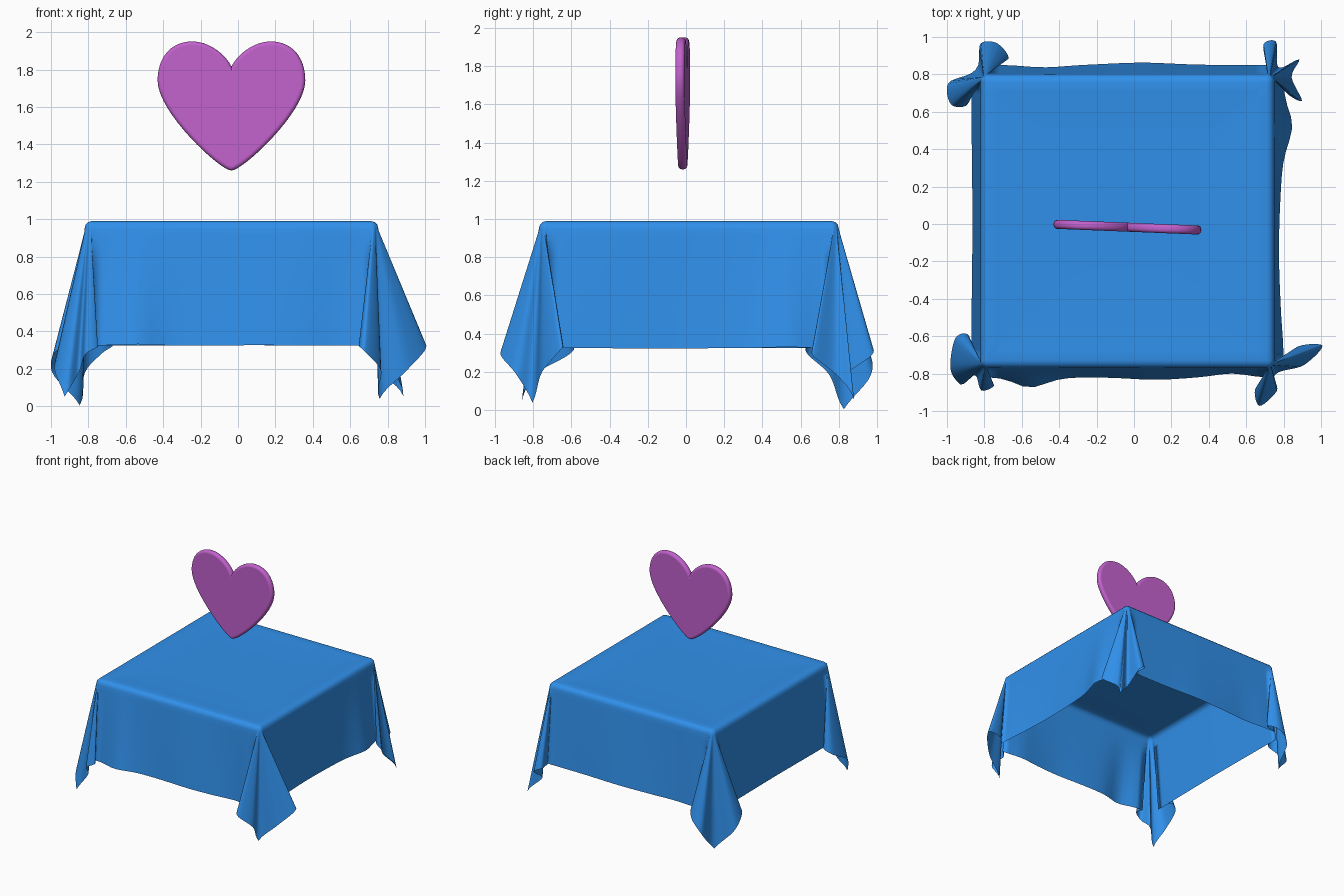
import bpy, bmesh
from math import sin, cos, pi, sqrt, exp, radians
from mathutils import Vector

if "Cube" in bpy.data.objects:
    bpy.data.objects.remove(bpy.data.objects["Cube"])

X0, X1, Y0, Y1, TOP = -0.82, 0.75, -0.77, 0.80, 0.99   # covered table top
R, DROP = 0.04, 0.69                                   # edge rounding, overhang
SIDE_N, FAN_N, ROWS = 24, 48, 16


def paint(obj, name, rgb):
    mat = bpy.data.materials.new(name)
    mat.diffuse_color = (*rgb, 1)
    mat.use_nodes = True
    mat.node_tree.nodes["Principled BSDF"].inputs["Base Color"].default_value = mat.diffuse_color
    obj.data.materials.append(mat)


def spline(pts, t):
    """Catmull-Rom point on a path, t from 0 to 1."""
    p = [Vector(q) for q in pts]
    p = [p[0]] + p + [p[-1]]
    n = len(pts) - 1
    i = min(int(t * n), n - 1)
    f = t * n - i
    a, b, c, d = p[i:i + 4]
    return 0.5 * (2 * b + (c - a) * f + (2 * a - 5 * b + 4 * c - d) * f ** 2
                  + (3 * b - a - 3 * c + d) * f ** 3)


# Corner pleats: hanging direction (outward x, outward y) swept from the x side to the y side
PLEATS = {
    (1, 1): [(.08, 0), (.11, -.11), (.22, -.17), (.13, 0), (.16, .10),
             (.05, .06), (.05, .26), (-.04, .25), (0, .08)],
    (-1, 1): [(.08, 0), (.11, -.2), (.23, -.2), (.23, -.04), (.04, .04),
              (.02, .22), (-.1, .24), (-.18, .13), (0, .08)],
    (-1, -1): [(.08, 0), (.1, -.22), (.2, -.2), (.22, .02), (.13, .11),
               (.06, .06), (.03, .18), (-.06, .15), (0, .08)],
    (1, -1): [(.08, 0), (.2, -.13), (.38, -.14), (.22, 0), (.02, .05),
              (.04, .17), (-.08, .30), (-.11, .18), (0, .08)],
}


def strand(base, normal, lean, length):
    """One thread of cloth from the table top round the edge to the hem."""
    down = sqrt(max(0.05, 1 - lean.length_squared))
    out = []
    for k in range(4):
        a = k / 3 * pi / 2
        p = base + normal * R * sin(a)
        out.append((p.x, p.y, TOP - R * (1 - cos(a))))
    for k in range(1, ROWS + 1):
        s = k / ROWS * (length - R * pi / 2)
        p = base + normal * R + lean * s
        out.append((p.x, p.y, TOP - R - s * down))
    return out


def side(a, b, normal, bumps):
    """Strands of one straight skirt, leaning out a little with soft waves."""
    a, b, n = Vector(a), Vector(b), Vector(normal)
    for i in range(1, SIDE_N):
        t = i / SIDE_N
        lean = .08 + sum(h * exp(-((t - c) / w) ** 2) for c, w, h in bumps) * min(1, 8 * t * (1 - t))
        yield strand(a.lerp(b, t), n, n * lean, DROP)


def corner(sx, sy, backwards):
    """Strands of one gathered corner."""
    base = Vector((X1 - R if sx > 0 else X0 + R, Y1 - R if sy > 0 else Y0 + R))
    for i in range(FAN_N + 1):
        t = 1 - i / FAN_N if backwards else i / FAN_N
        phi = t * pi / 2
        lean = spline(PLEATS[sx, sy], t)
        length = DROP / max(cos(phi), sin(phi))
        if (sx, sy) == (-1, 1):
            length *= 1 + .035 * sin(2 * phi) ** 4
        yield strand(base, Vector((sx * cos(phi), sy * sin(phi))),
                     Vector((sx * lean.x, sy * lean.y)), length)


# Tablecloth
xa, xb, ya, yb = X0 + R, X1 - R, Y0 + R, Y1 - R
strands = []
strands += side((xb, ya), (xb, yb), (1, 0), [(.85, .1, .08), (.4, .3, -.04)])
strands += corner(1, 1, False)
strands += side((xb, yb), (xa, yb), (0, 1), [(.45, .15, .02), (.8, .1, -.02)])
strands += corner(-1, 1, True)
strands += side((xa, yb), (xa, ya), (-1, 0), [(.5, .3, -.01)])
strands += corner(-1, -1, False)
strands += side((xa, ya), (xb, ya), (0, -1), [(.14, .09, .09), (.6, .12, .02), (.9, .1, -.04)])
strands += corner(1, -1, True)

mid = Vector(((X0 + X1) / 2, (Y0 + Y1) / 2))
rings = []
for f in (.2, .4, .6, .8, .93):                        # slightly sagging top
    ring = []
    for s in strands:
        p = mid + (Vector(s[0][:2]) - mid) * f
        ring.append((p.x, p.y, TOP - .010 * (1 - f ** 4)))
    rings.append(ring)
rings += [list(r) for r in zip(*strands)]

bm = bmesh.new()
grid = [[bm.verts.new(p) for p in ring] for ring in rings]
n = len(strands)
for r0, r1 in zip(grid, grid[1:]):
    for i in range(n):
        j = (i + 1) % n
        bm.faces.new((r0[i], r1[i], r1[j], r0[j]))
centre = bm.verts.new((mid.x, mid.y, TOP - .010))
for i in range(n):
    bm.faces.new((centre, grid[0][i], grid[0][(i + 1) % n]))
bmesh.ops.remove_doubles(bm, verts=bm.verts, dist=1e-5)
for f in bm.faces:
    f.smooth = True
me = bpy.data.meshes.new("tablecloth")
bm.to_mesh(me)
bm.free()
cloth = bpy.data.objects.new("tablecloth", me)
bpy.context.collection.objects.link(cloth)
paint(cloth, "blue_cloth", (.03, .28, .83))

# Heart: flat outline with a rounded rim, (point, handle in, handle out)
outline = [
    ((0, 1.815), (-.03, 1.88), (.03, 1.88)),
    ((.21, 1.95), (.12, 1.95), (.32, 1.95)),
    ((.395, 1.74), (.395, 1.87), (.395, 1.57)),
    ((0, 1.26), (.06, 1.26), (-.06, 1.26)),
    ((-.395, 1.74), (-.395, 1.57), (-.395, 1.87)),
    ((-.21, 1.95), (-.32, 1.95), (-.12, 1.95)),
]
cu = bpy.data.curves.new("heart", "CURVE")
cu.dimensions, cu.fill_mode, cu.resolution_u = "2D", "BOTH", 16
cu.extrude, cu.bevel_depth, cu.bevel_resolution, cu.offset = .004, .02, 4, -.02
sp = cu.splines.new("BEZIER")
sp.bezier_points.add(len(outline) - 1)
sp.use_cyclic_u = True
for bp, (co, hl, hr) in zip(sp.bezier_points, outline):
    bp.handle_left_type = bp.handle_right_type = "FREE"
    bp.co, bp.handle_left, bp.handle_right = (*co, 0), (*hl, 0), (*hr, 0)
heart = bpy.data.objects.new("heart", cu)
bpy.context.collection.objects.link(heart)
heart.location = (-.035, -.017, 0)
heart.rotation_euler = (radians(90), 0, radians(-2.3))
bpy.context.view_layer.objects.active = heart
heart.select_set(True)
bpy.ops.object.convert(target="MESH")
heart = bpy.context.object
bpy.ops.object.shade_smooth_by_angle(angle=radians(40))
paint(heart, "pink_heart", (.54, .12, .61))
